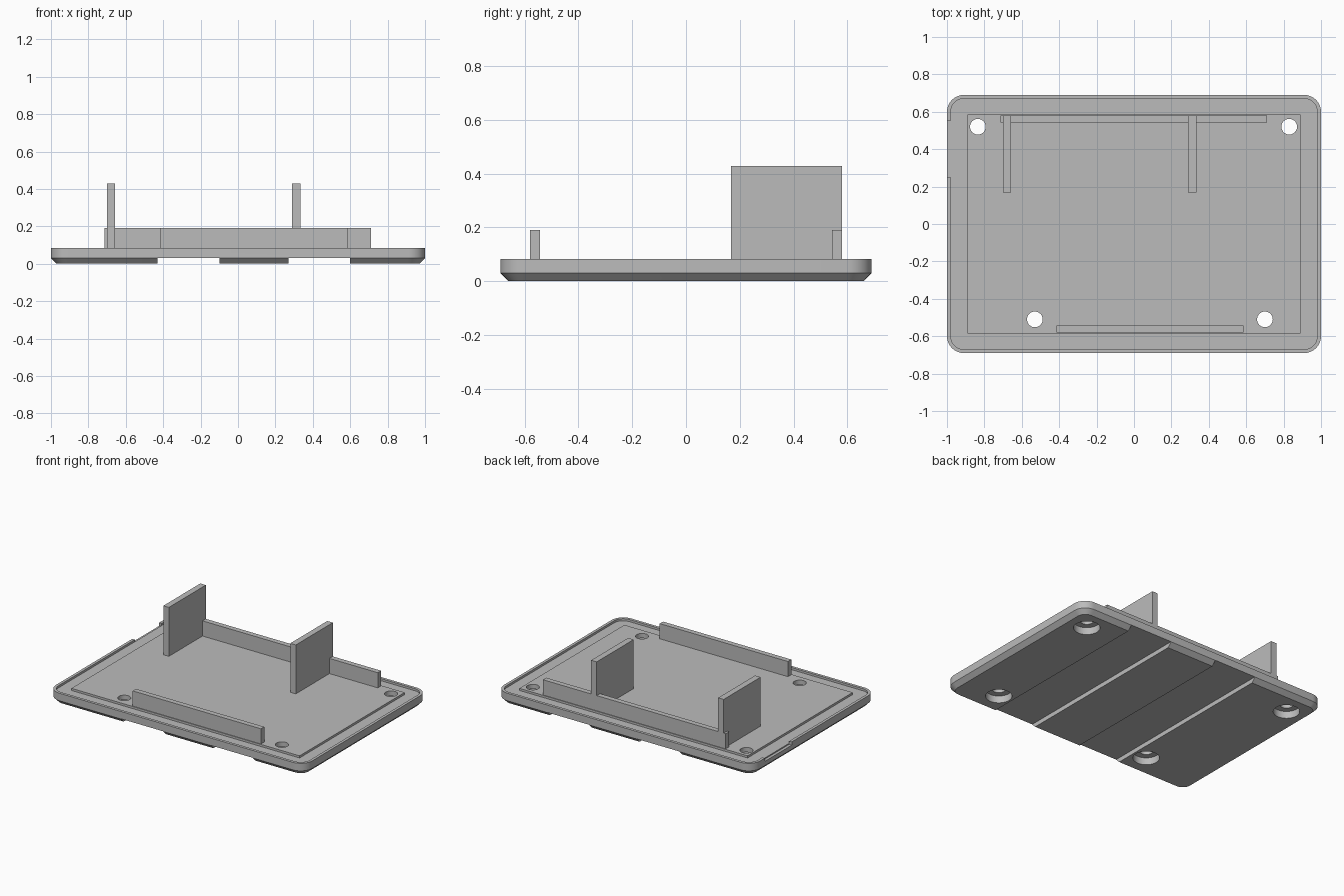
import bpy, bmesh, math

cube = bpy.data.objects.get("Cube")
if cube:
    bpy.data.objects.remove(cube, do_unlink=True)

GREY = (0.5, 0.5, 0.5, 1.0)
mat = bpy.data.materials.new("plain grey")
mat.use_nodes = True
mat.diffuse_color = GREY
mat.node_tree.nodes["Principled BSDF"].inputs["Base Color"].default_value = GREY

HALF_X, HALF_Y, RADIUS = 1.0, 0.69, 0.09
TOP, FLOOR, SKIRT, RIM = 0.083, 0.068, 0.03, 0.02


def finish(name, bm):
    bmesh.ops.recalc_face_normals(bm, faces=bm.faces)
    mesh = bpy.data.meshes.new(name)
    bm.to_mesh(mesh)
    bm.free()
    mesh.materials.append(mat)
    obj = bpy.data.objects.new(name, mesh)
    bpy.context.collection.objects.link(obj)
    return obj


def add_box(bm, x0, x1, y0, y1, z0, z1):
    for v in bmesh.ops.create_cube(bm, size=1)["verts"]:
        v.co = (x1 if v.co.x > 0 else x0, y1 if v.co.y > 0 else y0, z1 if v.co.z > 0 else z0)


def box(name, *bounds):
    bm = bmesh.new()
    add_box(bm, *bounds)
    return finish(name, bm)


def cylinders(name, centres, radius, z0, z1):
    bm = bmesh.new()
    for x, y in centres:
        verts = bmesh.ops.create_cone(bm, cap_ends=True, segments=32, radius1=radius,
                                      radius2=radius, depth=z1 - z0)["verts"]
        bmesh.ops.translate(bm, verts=verts, vec=(x, y, (z0 + z1) / 2))
    return finish(name, bm)


def rounded_loop(bm, inset, z, steps=8):
    r = RADIUS - inset
    loop = []
    for corner, (sx, sy) in enumerate([(1, 1), (-1, 1), (-1, -1), (1, -1)]):
        for i in range(steps + 1):
            a = (corner + i / steps) * math.pi / 2
            loop.append(bm.verts.new((sx * (HALF_X - RADIUS) + r * math.cos(a),
                                      sy * (HALF_Y - RADIUS) + r * math.sin(a), z)))
    return loop


def cut(obj, cutters):
    bpy.context.view_layer.objects.active = obj
    for cutter in cutters:
        mod = obj.modifiers.new("cut", "BOOLEAN")
        mod.operation = "DIFFERENCE"
        mod.solver = "EXACT"
        mod.object = cutter
        bpy.ops.object.modifier_apply(modifier=mod.name)


# Tray: chamfered underside, upright edge, thin rim and sunken margin
bm = bmesh.new()
loops = [rounded_loop(bm, inset, z) for inset, z in
         [(0.03, 0), (0, SKIRT), (0, TOP), (RIM, TOP), (RIM, FLOOR)]]
for low, high in zip(loops, loops[1:]):
    for i in range(len(low)):
        j = (i + 1) % len(low)
        bm.faces.new((low[i], low[j], high[j], high[i]))
bm.faces.new(loops[0])
bm.faces.new(loops[-1])
tray = finish("tray", bm)

# Raised floor panel
panel = box("floor_panel", -0.89, 0.89, -0.585, 0.585, 0.06, TOP)

# Cutters: underside channels, stepped screw holes, rim notch
bm = bmesh.new()
for x0, x1 in [(-0.43, -0.1), (0.27, 0.6)]:
    add_box(bm, x0, x1, -0.8, 0.8, -0.1, SKIRT + 0.001)
channels = finish("channel_cutter", bm)
centres = [(-0.835, 0.52), (0.83, 0.52), (-0.53, -0.51), (0.7, -0.51)]
holes = cylinders("hole_cutter", centres, 0.042, -0.1, 0.2)
recesses = cylinders("recess_cutter", centres, 0.085, -0.1, 0.05)
notch = box("notch_cutter", -1.1, -HALF_X + RIM, 0.25, 0.55, 0.06, 0.2)

cut(tray, [channels, recesses, holes, notch])
cut(panel, [holes])
for helper in (channels, holes, recesses, notch):
    bpy.data.objects.remove(helper, do_unlink=True)

# Low locating walls and tall upright plates
box("front_wall", -0.415, 0.585, -0.58, -0.543, 0.075, 0.19)
box("back_wall", -0.715, 0.71, 0.543, 0.58, 0.075, 0.19)
box("right_upright", -0.7, -0.657, 0.168, 0.58, 0.075, 0.428)
box("left_upright", 0.29, 0.333, 0.168, 0.58, 0.075, 0.428)

# Smooth the curved corners and hole walls, keeping edges crisp
for obj in (tray, panel):
    bpy.ops.object.select_all(action="DESELECT")
    obj.select_set(True)
    bpy.context.view_layer.objects.active = obj
    bpy.ops.object.shade_smooth_by_angle(angle=math.radians(25))
